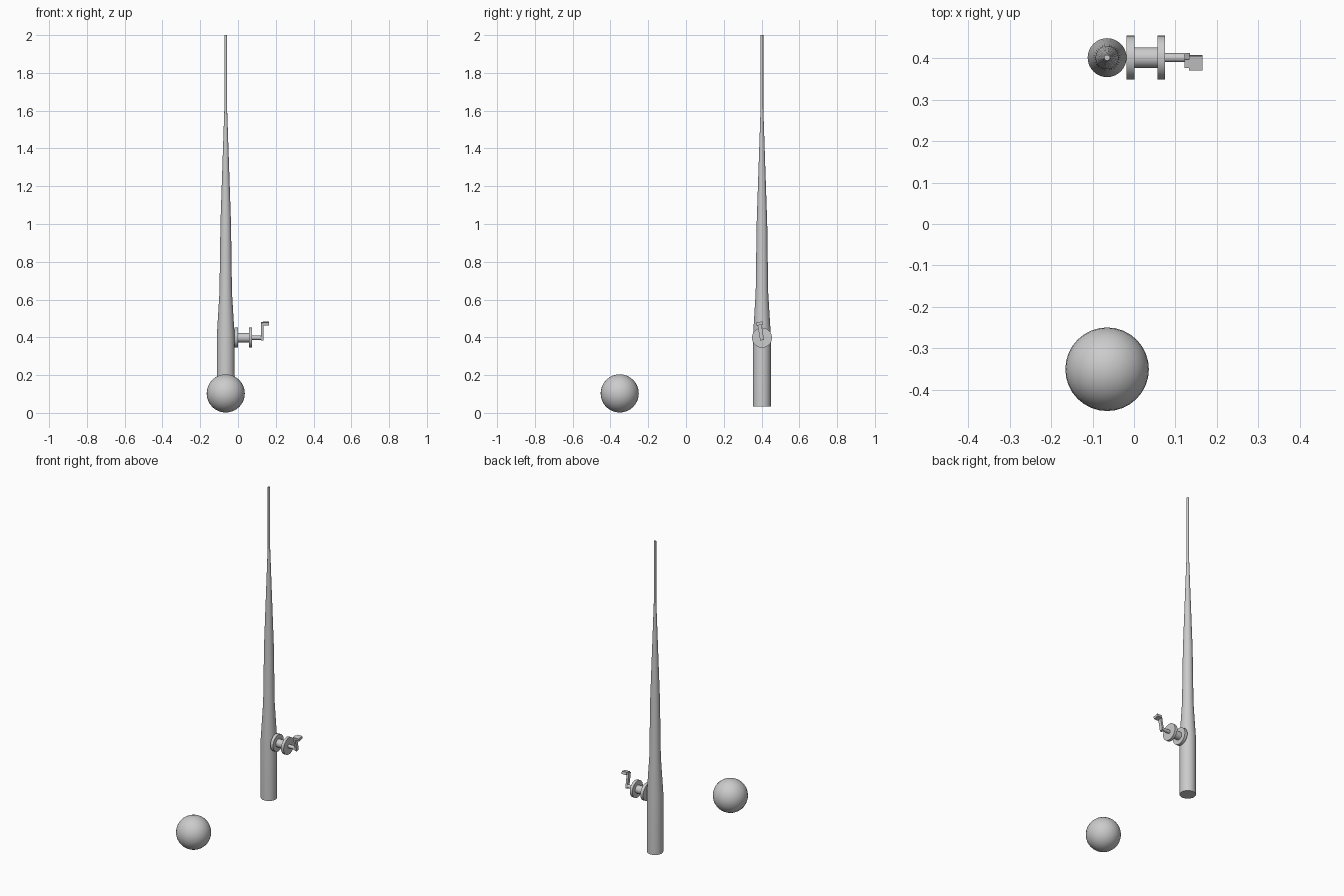
import bpy, bmesh, math
from mathutils import Matrix, Vector

if "Cube" in bpy.data.objects:
    bpy.data.objects.remove(bpy.data.objects["Cube"])

SEG = 32


def finish(name, bm, loc):
    bmesh.ops.recalc_face_normals(bm, faces=bm.faces)
    me = bpy.data.meshes.new(name)
    bm.to_mesh(me)
    bm.free()
    ob = bpy.data.objects.new(name, me)
    bpy.context.collection.objects.link(ob)
    ob.location = loc
    bpy.context.view_layer.objects.active = ob
    bpy.ops.object.select_all(action='DESELECT')
    ob.select_set(True)
    bpy.ops.object.shade_smooth_by_angle(angle=math.radians(35))
    return ob


def lathe(name, profile, loc, along_x=False):
    """Capped solid of revolution from (radius, height) pairs."""
    bm = bmesh.new()
    rings = [[bm.verts.new((r * math.cos(2 * math.pi * i / SEG),
                            r * math.sin(2 * math.pi * i / SEG), h))
              for i in range(SEG)] for r, h in profile]
    for a, b in zip(rings, rings[1:]):
        for i in range(SEG):
            j = (i + 1) % SEG
            bm.faces.new((a[i], a[j], b[j], b[i]))
    bm.faces.new(rings[0])
    bm.faces.new(rings[-1])
    if along_x:
        bm.transform(Matrix.Rotation(math.pi / 2, 4, 'Y'))
    return finish(name, bm, loc)


def box(name, size, loc, tilt):
    bm = bmesh.new()
    bmesh.ops.create_cube(bm, size=1)
    bm.transform(Matrix.Rotation(tilt, 4, 'X') @ Matrix.Diagonal((*size, 1)))
    return finish(name, bm, loc)


ROD_X, ROD_Y, REEL_Z = -0.065, 0.402, 0.398

# Tapered rod with thick grip
lathe("rod", [(0.047, 0.035), (0.047, 0.41), (0.033, 0.64), (0.028, 1.0),
              (0.007, 1.62), (0.007, 2.0)], (ROD_X, ROD_Y, 0))

# Spool with two flanges, and its crank shaft
lathe("reel_spool", [(0.053, -0.018), (0.053, 0.001), (0.025, 0.001), (0.025, 0.057),
                     (0.053, 0.057), (0.053, 0.075), (0.011, 0.075), (0.011, 0.13)],
      (0, ROD_Y, REEL_Z), along_x=True)

# Tilted crank arm and flat handle
tilt = math.radians(10)
box("crank_arm", (0.013, 0.021, 0.095), (0.129, 0.395, 0.432), tilt)
box("crank_handle", (0.032, 0.035, 0.017), (0.149, 0.39, 0.473), tilt)

# Float ball
bm = bmesh.new()
bmesh.ops.create_uvsphere(bm, u_segments=32, v_segments=16, radius=0.101)
finish("float_ball", bm, (ROD_X, -0.351, 0.103))
